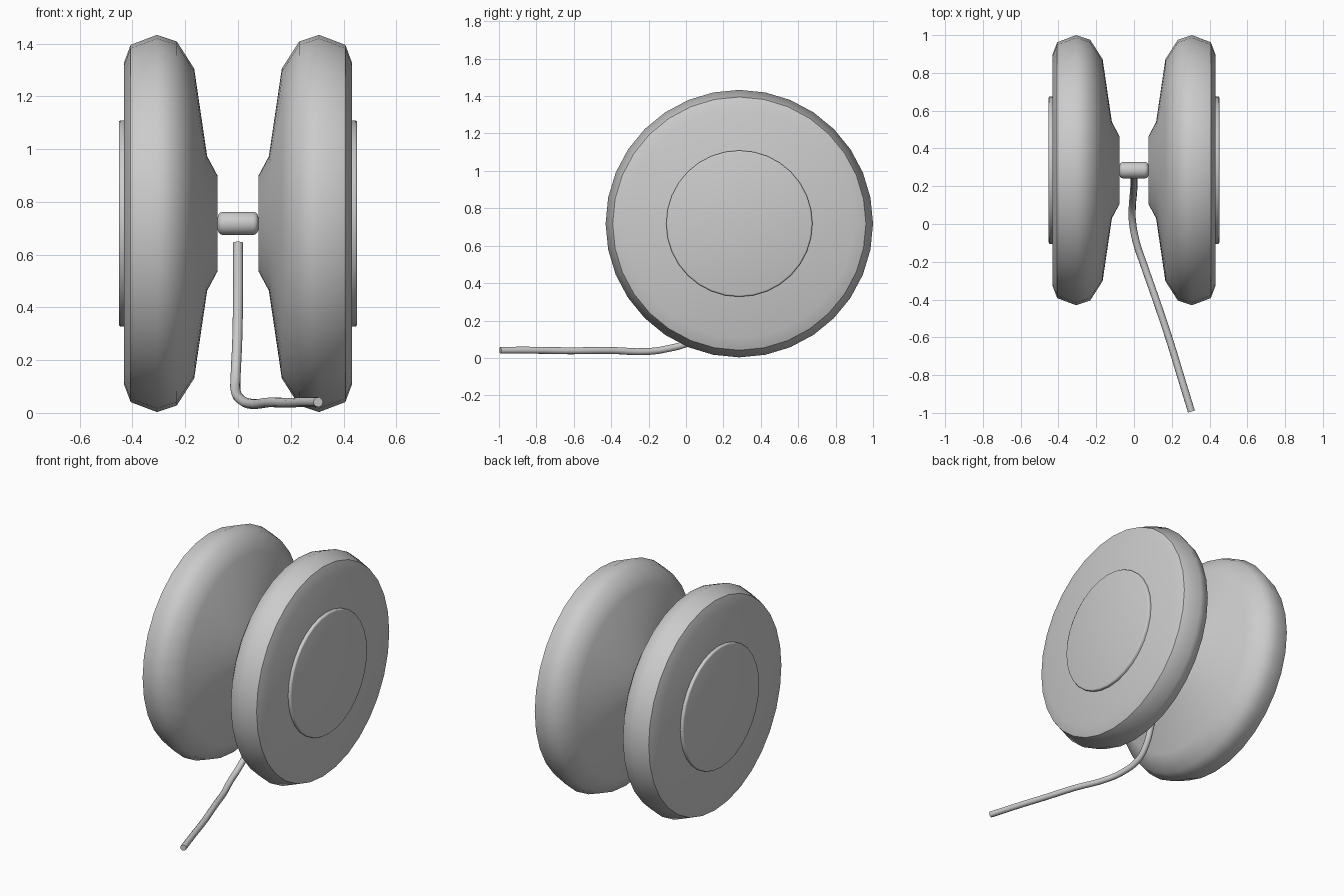
import bpy, bmesh, math
from mathutils import Vector

if "Cube" in bpy.data.objects:
    bpy.data.objects.remove(bpy.data.objects["Cube"])

CY, CZ = 0.285, 0.718   # spin axis position
SIDES = 32

grey = bpy.data.materials.new("plain grey")
grey.diffuse_color = (0.6, 0.6, 0.6, 1)
grey.use_nodes = True
grey.node_tree.nodes["Principled BSDF"].inputs["Base Color"].default_value = grey.diffuse_color


def lathe(name, profile, sides=SIDES, angle=42):
    """Spin (x, radius) points around the x axis and cap both ends."""
    bm = bmesh.new()
    rings = []
    for x, r in profile:
        rings.append([bm.verts.new((x, r * math.sin(2 * math.pi * i / sides),
                                    r * math.cos(2 * math.pi * i / sides)))
                      for i in range(sides)])
    for a, b in zip(rings, rings[1:]):
        for i in range(sides):
            j = (i + 1) % sides
            bm.faces.new((a[i], a[j], b[j], b[i]))
    bm.faces.new(rings[0])
    bm.faces.new(rings[-1])
    bmesh.ops.recalc_face_normals(bm, faces=bm.faces)
    me = bpy.data.meshes.new(name)
    bm.to_mesh(me)
    bm.free()
    ob = bpy.data.objects.new(name, me)
    bpy.context.collection.objects.link(ob)
    ob.location = (0, CY, CZ)
    finish(ob, angle)
    return ob


def finish(ob, angle):
    ob.data.materials.clear()
    ob.data.materials.append(grey)
    bpy.ops.object.select_all(action='DESELECT')
    ob.select_set(True)
    bpy.context.view_layer.objects.active = ob
    bpy.ops.object.shade_smooth_by_angle(angle=math.radians(angle))


# Two mirrored halves, each with a raised round side cap
half = [(0.077, 0.18), (0.117, 0.255), (0.166, 0.587), (0.232, 0.69),
        (0.307, 0.715), (0.407, 0.677), (0.432, 0.61)]
cap = [(0.425, 0.391), (0.445, 0.391), (0.450, 0.388), (0.452, 0.382)]
for side, s in (("right", 1), ("left", -1)):
    lathe(side + "_half", [(s * x, r) for x, r in half])
    lathe(side + "_side_cap", [(s * x, r) for x, r in cap])

# Axle with rounded ends
end = [(0.077, 0.024), (0.074, 0.034), (0.067, 0.041), (0.057, 0.044)]
lathe("axle", [(-x, r) for x, r in end] + [(x, r) for x, r in reversed(end)])

# String hanging from the axle and trailing forward on the ground
path = [(0, 0.26, 0.645), (0, 0.215, 0.45), (-0.003, 0.16, 0.27),
        (-0.009, 0.09, 0.14), (-0.009, 0.02, 0.085), (0.013, -0.10, 0.049),
        (0.05, -0.21, 0.034), (0.12, -0.41, 0.04), (0.19, -0.62, 0.038),
        (0.245, -0.80, 0.041), (0.304, -0.993, 0.041)]
cu = bpy.data.curves.new("string", 'CURVE')
cu.dimensions = '3D'
cu.bevel_depth = 0.019
cu.bevel_resolution = 3
cu.resolution_u = 4
cu.use_fill_caps = True
sp = cu.splines.new('BEZIER')
sp.bezier_points.add(len(path) - 1)
for bp, p in zip(sp.bezier_points, path):
    bp.co = Vector(p)
    bp.handle_left_type = bp.handle_right_type = 'AUTO'
string = bpy.data.objects.new("string", cu)
bpy.context.collection.objects.link(string)
bpy.ops.object.select_all(action='DESELECT')
string.select_set(True)
bpy.context.view_layer.objects.active = string
bpy.ops.object.convert(target='MESH')
finish(bpy.context.view_layer.objects.active, 50)
